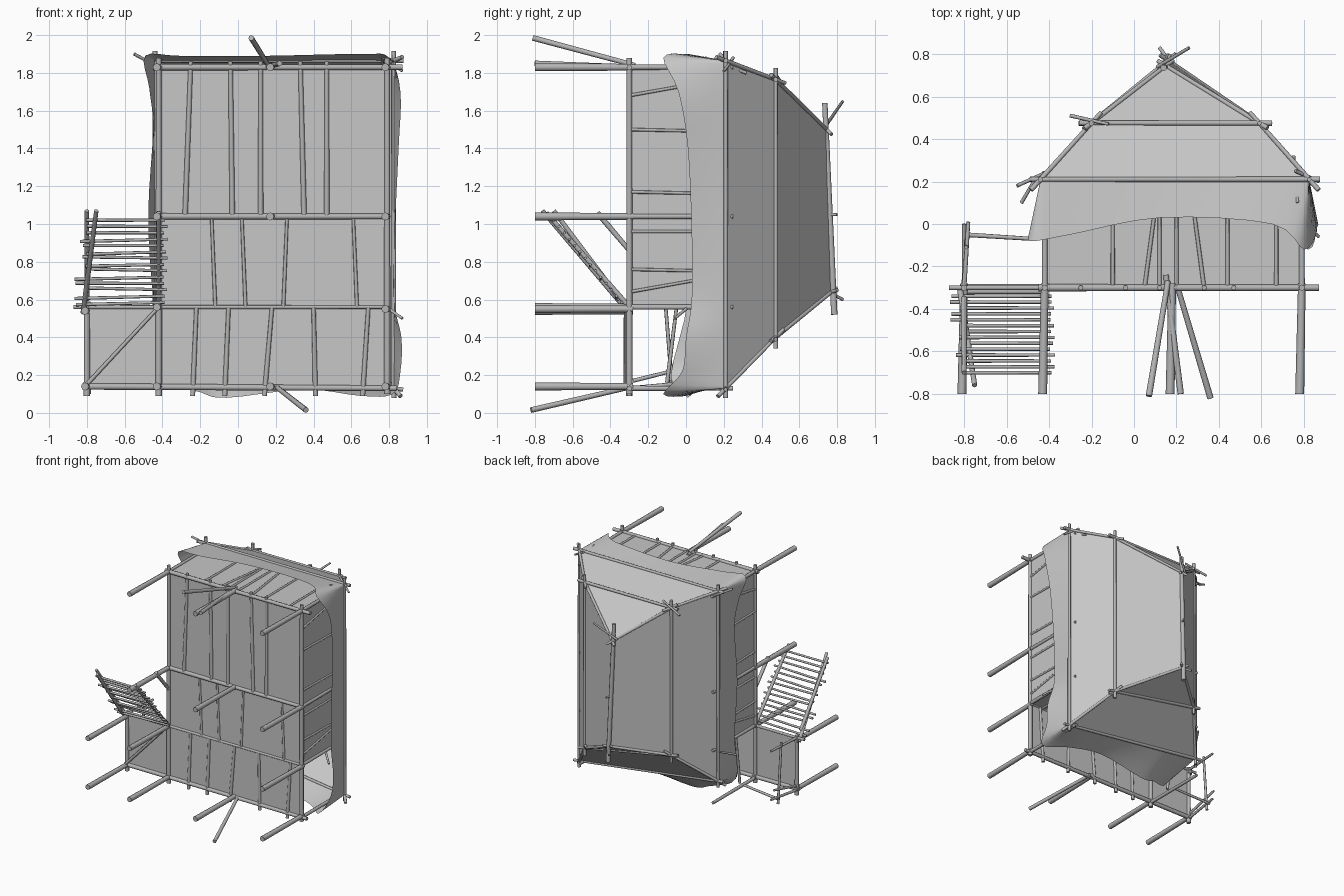
import bpy, bmesh, random
from mathutils import Vector

random.seed(4)
cube = bpy.data.objects.get("Cube")
if cube:
    bpy.data.objects.remove(cube)


def material(name, value):
    m = bpy.data.materials.new(name)
    m.use_nodes = True
    colour = (value, value, value, 1)
    m.diffuse_color = colour
    m.node_tree.nodes["Principled BSDF"].inputs["Base Color"].default_value = colour
    return m


POLE = material("pole grey", 0.46)
SHEET = material("sheet grey", 0.57)


def finish(bm, name, mat, smooth=False):
    me = bpy.data.meshes.new(name)
    bm.to_mesh(me)
    bm.free()
    me.materials.append(mat)
    for p in me.polygons:
        p.use_smooth = smooth and len(p.vertices) == 4
    ob = bpy.data.objects.new(name, me)
    bpy.context.collection.objects.link(ob)
    return ob


def poles(name, segments, r=0.015):
    """One object of tapered round sticks, each running from a to b."""
    bm = bmesh.new()
    for a, b in segments:
        a, b = Vector(a), Vector(b)
        d = b - a
        made = bmesh.ops.create_cone(bm, cap_ends=True, segments=8, radius1=r,
                                     radius2=r * 0.85, depth=d.length)
        turn = d.to_track_quat('Z', 'Y').to_matrix()
        for v in made["verts"]:
            v.co = turn @ v.co + (a + b) / 2
    return finish(bm, name, POLE, True)


def panel(name, corners):
    bm = bmesh.new()
    bm.faces.new([bm.verts.new(c) for c in corners])
    return finish(bm, name, SHEET)


def side_wall(name, x):
    panel(name, [(x, F, FRONT), (x, F, BACK), (x, EAVE, BACK), (x, EAVE, FRONT)])


def end_wall(name, z):
    panel(name, [(L, F, z), (R, F, z), (R, EAVE, z), (L, EAVE, z)])


# Main levels: floor plane, side walls, porch edge, wall ends
F, EAVE = -0.3, 0.2
L, R, P = -0.42, 0.79, -0.8
Z0, FRONT, MID, BACK = 0.13, 0.56, 1.04, 1.83

# Floor sheets and room walls
panel("room_floor", [(L, F, FRONT), (R, F, FRONT), (R, F, BACK), (L, F, BACK)])
panel("porch_floor", [(P, F, Z0), (R, F, Z0), (R, F, FRONT), (P, F, FRONT)])
side_wall("left_wall", R)
side_wall("right_wall", L)
end_wall("front_wall", FRONT)
end_wall("back_wall", BACK)

# Floor frame
poles("floor_beams", [
    ((L - .03, F, BACK), (R + .08, F, BACK)), ((L, F, MID), (R, F, MID)),
    ((P - .02, F, Z0 + .01), (R + .05, F, Z0)),
    ((L, F, .09), (L, F, 1.88)), ((R, F, .1), (R, F, 1.88)),
    ((P, F, .09), (P, F, FRONT + .02))], 0.017)
poles("porch_edge", [((P - .07, F, FRONT), (R, F, FRONT)),
                     ((P - .02, F - .02, Z0), (L, F - .02, FRONT))], 0.011)

# Joists: (x at low end, x at high end) in each bay
bays = [
    ("back", MID, 1.86, [(-.28, -.25), (-.03, -.04), (.12, .12), (.35, .33), (.47, .47)], .014),
    ("middle", FRONT, MID, [(-.12, -.14), (.04, .02), (.24, .26), (.63, .61)], .01),
    ("porch", .09, FRONT, [(-.24, -.22), (-.07, -.05), (.14, .18), (.41, .4), (.66, .69)], .013)]
for name, z1, z2, xs, r in bays:
    poles(name + "_joists", [((a, F, z1), (b, F, z2)) for a, b in xs], r)

# Stilts under the floor
feet = [(x, z) for x in (L, .18, R) for z in (Z0 + .01, MID, BACK)]
feet += [(P, Z0 + .01), (P, FRONT - .02), (R, FRONT - .01), (L, FRONT)]
poles("stilts", [((x - .01, -.8, z), (x, F + .02, z)) for x, z in feet], 0.021)
poles("stilt_braces", [((.07, -.81, 1.985), (.16, -.27, 1.84)),
                       ((.36, -.82, .015), (.2, -.28, .14)),
                       ((.22, -.8, 1.85), (.15, -.24, 1.83)),
                       ((L, -.47, 1.06), (L, F, .86))], 0.015)

# Wall posts and studs
corners = [(x, z) for x in (L, R) for z in (Z0, FRONT, MID, BACK)]
poles("wall_posts", [((x, F, z), (x, EAVE + .05, z)) for x, z in corners], 0.014)
poles("side_studs", [((x, F, z), (x, .15, z + s)) for x in (L, R) for z, s in
                     ((.64, .08), (.76, -.01), (.96, 0), (1.17, -.01), (1.5, -.01), (1.68, .08))], 0.009)
poles("end_studs", [((x, F, z), (x + s, .15, z)) for z in (FRONT, BACK) for x, s in
                    ((-.1, 0), (.05, .06), (.12, 0), (.2, 0), (.33, -.06), (.44, 0), (.67, 0))], 0.01)
poles("wall_rails", [((x, -.1, FRONT), (x, -.1, BACK)) for x in (L + .02, R - .02)]
      + [((L, -.1, z), (R, -.1, z)) for z in (FRONT + .02, BACK - .02)], 0.01)

# Porch railing
poles("porch_railing", [
    ((P, F, Z0), (P + .02, .01, Z0 + .03)), ((P, F, FRONT), (P + .02, .01, FRONT)),
    ((P, -.05, .15), (L - .06, -.07, .17)), ((P + .01, -.07, .1), (P + .01, -.11, FRONT + .03)),
    ((P, -.28, .17), (P, 0, .24)), ((L, -.1, .16), (L, -.05, FRONT))], 0.011)

# Ladder
poles("ladder_rails", [((P - .02, -.3, .53), (-.75, -.76, 1.07)),
                       ((L, -.3, .56), (L, -.74, 1.06)),
                       ((P, -.35, .6), (P, -.7, 1.07))], 0.014)
rungs = []
for i in range(14):
    t = i / 13
    y, z = -.34 - .36 * t, .585 + .435 * t
    rungs.append(((-.85 + random.uniform(-.03, .06), y, z + random.uniform(-.015, .015)),
                  (-.39 + random.uniform(-.01, .02), y, z)))
poles("ladder_rungs", rungs, 0.009)


# Hipped roof: rectangles at the eaves and half height, then the ridge
def ring(x1, x2, z1, z2, y):
    return [Vector(c) for c in ((x1, y, z1), (x2, y, z1), (x2, y, z2), (x1, y, z2))]


eaves = ring(-.44, .825, .13, 1.865, .21)
middle = ring(-.2, .59, .4, 1.765, .475)
ridge = [Vector((.16, .77, .64)), Vector((.15, .745, 1.5))]
# The front edge is pulled up at the porch corner
eaves[0].z, middle[0].z = .3, .55

bm = bmesh.new()
lo = [bm.verts.new(c) for c in eaves]
mi = [bm.verts.new(c) for c in middle]
top = [bm.verts.new(c) for c in ridge]
for i in range(4):
    j = (i + 1) % 4
    bm.faces.new((lo[i], lo[j], mi[j], mi[i]))
bm.faces.new((mi[0], mi[1], top[0]))
bm.faces.new((mi[2], mi[3], top[1]))
bm.faces.new((mi[1], mi[2], top[1], top[0]))
bm.faces.new((mi[3], mi[0], top[0], top[1]))
bmesh.ops.recalc_face_normals(bm, faces=bm.faces)
finish(bm, "roof_cover", SHEET)

# Draped skirt below the eaves: wavy hem, one list per side starting at its corner
hem = [
    [(-.4, -.08, .2), (-.2, -.01, .11), (-.06, .01, .08), (.35, .03, .125), (.65, 0, .09)],
    [(.82, -.12, .1), (.86, -.02, .22), (.865, 0, .4), (.825, .03, .6), (.83, .03, .95),
     (.85, .01, 1.4), (.86, -.04, 1.7)],
    [(.8, -.12, 1.88), (.65, 0, 1.9), (.13, .03, 1.89), (-.3, -.05, 1.89)],
    [(-.49, -.08, 1.89), (-.47, -.02, 1.72), (-.45, .01, 1.5), (-.475, .01, 1.05), (-.45, .01, .6)]]
knots = [(Vector(c), i) for i, side in enumerate(hem) for c in side]
SUB, ROWS = 4, 4
columns = []
for k, (b, i) in enumerate(knots):
    a, c, d = (knots[(k + s) % len(knots)][0] for s in (-1, 1, 2))
    start, edge = eaves[i], eaves[(i + 1) % 4] - eaves[i]
    for n in range(SUB):
        t = n / SUB
        h = b + ((c - a) + (a * 2 - b * 5 + c * 4 - d + (b * 3 - a - c * 3 + d) * t) * t) * t / 2
        along = (h - start).dot(edge) / edge.length_squared
        if knots[k - 1][1] != i:
            along *= t
        columns.append((start + edge * min(max(along, 0), 1), h))
bm = bmesh.new()
rows = [[bm.verts.new(e.lerp(h, k / ROWS)) for e, h in columns] for k in range(ROWS + 1)]
for r1, r2 in zip(rows, rows[1:]):
    for n in range(len(r1)):
        m = (n + 1) % len(r1)
        bm.faces.new((r1[n], r1[m], r2[m], r2[n]))
bmesh.ops.recalc_face_normals(bm, faces=bm.faces)
finish(bm, "roof_skirt", SHEET, True)


# Roof poles lashed along the edges, running past the corners
def overrun(a, b, e):
    d = (b - a).normalized() * e
    return a - d, b + d


for name, loop, e in (("eave_poles", eaves, .05), ("middle_poles", middle, .06)):
    poles(name, [overrun(loop[i], loop[(i + 1) % 4], e) for i in range(4)], 0.013)
poles("ridge_pole", [((.16, .785, .52), (.14, .735, 1.64))], 0.018)
hips = []
for i in range(4):
    end = ridge[0] if i < 2 else ridge[1]
    hips += [overrun(eaves[i], middle[i], .07), overrun(middle[i], end, .05)]
poles("hip_rafters", hips, 0.012)

# Loose lashing pegs
poles("lashing_pegs", [
    ((-.55, .18, 1.9), (-.4, .25, 1.82)), ((.76, .25, 1.88), (.87, .2, 1.81)),
    ((.11, .74, 1.52), (.26, .83, 1.65)), ((.12, .83, .6), (.2, .72, .66)),
    ((-.3, .51, 1.74), (-.12, .47, 1.8)), ((-.53, .1, .5), (-.46, .22, .55)),
    ((.75, .32, 1.8), (.77, .1, 1.88)), ((.8, 0, .55), (.87, -.06, .5)),
    ((.15, .74, 1.05), (.17, .8, 1.05))], 0.009)
